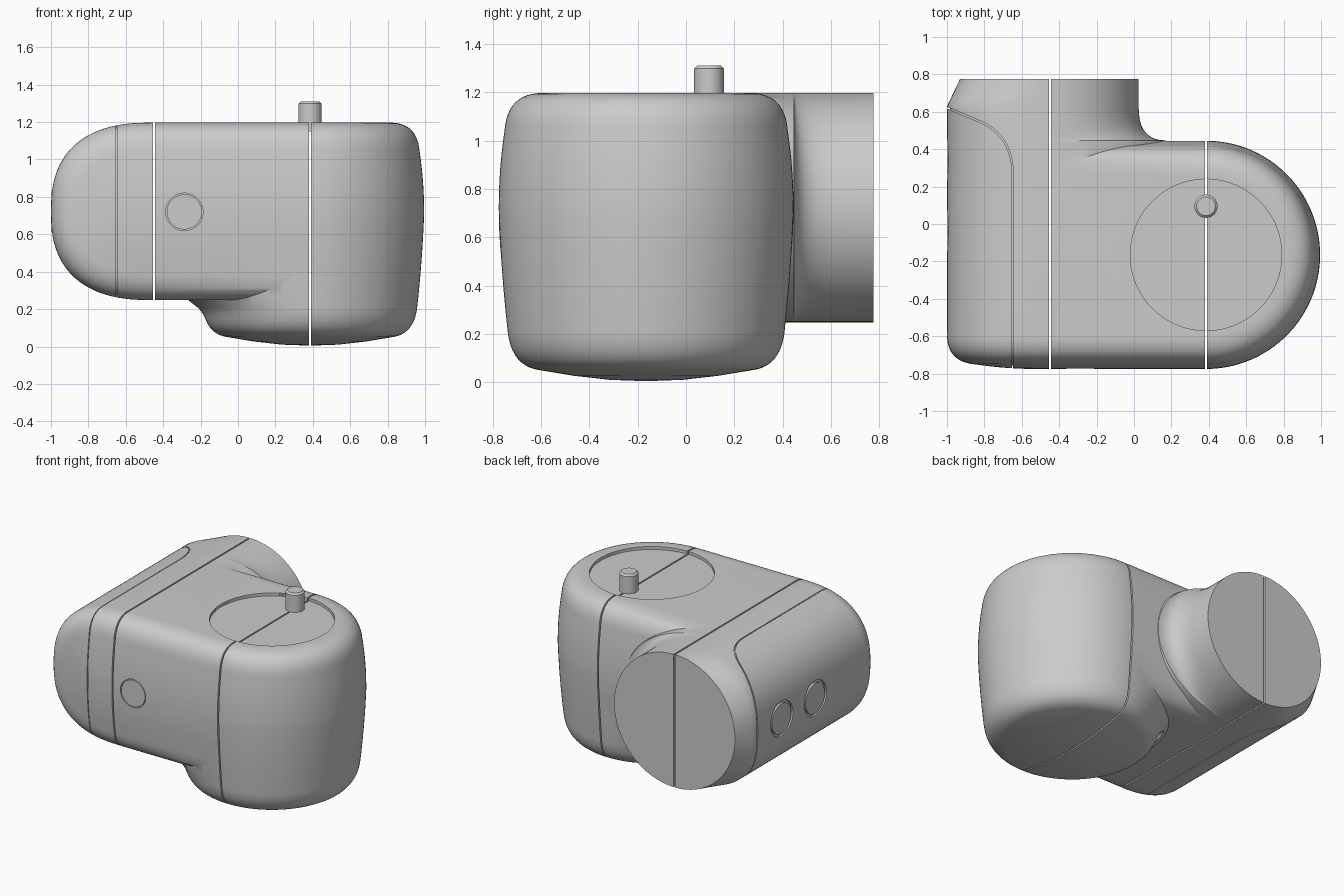
import bpy, bmesh, math
from mathutils import Vector, Matrix

if "Cube" in bpy.data.objects:
    bpy.data.objects.remove(bpy.data.objects["Cube"])

grey = bpy.data.materials.new("plain grey")
grey.use_nodes = True
grey.diffuse_color = (0.6, 0.6, 0.6, 1)
grey.node_tree.nodes["Principled BSDF"].inputs["Base Color"].default_value = (0.6, 0.6, 0.6, 1)

POD = Vector((0.385, -0.165, 0))     # vertical axis of the pod
SX, MID, HALF = -0.45, 0.7225, 0.4745  # sleeve axis and half height
GAP = 0.005


def make(name, bm):
    bmesh.ops.recalc_face_normals(bm, faces=bm.faces)
    me = bpy.data.meshes.new(name)
    bm.to_mesh(me)
    bm.free()
    ob = bpy.data.objects.new(name, me)
    bpy.context.collection.objects.link(ob)
    me.materials.append(grey)
    return ob


def loft(name, rings):
    """Closed solid through a list of equal-length closed sections."""
    bm = bmesh.new()
    loops = [[bm.verts.new(p) for p in ring] for ring in rings]
    n = len(loops[0])
    for a, b in zip(loops, loops[1:]):
        for i in range(n):
            j = (i + 1) % n
            bm.faces.new((a[i], a[j], b[j], b[i]))
    bm.faces.new(loops[0])
    bm.faces.new(loops[-1])
    return make(name, bm)


def cylinder(name, start, end, radius, chamfer=0.0):
    start, end = Vector(start), Vector(end)
    axis = end - start
    turn = axis.to_track_quat('Z', 'Y')
    length = axis.length
    steps = [(0, radius), (length - chamfer, radius)]
    if chamfer:
        steps.append((length, radius - chamfer))
    return loft(name, [[start + turn @ Vector((r * math.cos(k * math.tau / 64),
                                              r * math.sin(k * math.tau / 64), h))
                        for k in range(64)] for h, r in steps])


def combine(ob, other, operation, keep=False):
    mod = ob.modifiers.new("combine", 'BOOLEAN')
    mod.operation, mod.object, mod.solver = operation, other, 'EXACT'
    graph = bpy.context.evaluated_depsgraph_get()
    me = bpy.data.meshes.new_from_object(ob.evaluated_get(graph))
    ob.modifiers.clear()
    ob.data = me
    if not keep:
        bpy.data.objects.remove(other)


def trim(ob, x, keep_right):
    """Cut the part by a plane of constant x and cap it."""
    bm = bmesh.new()
    bm.from_mesh(ob.data)
    res = bmesh.ops.bisect_plane(bm, geom=bm.verts[:] + bm.edges[:] + bm.faces[:],
                                 plane_co=(x, 0, 0), plane_no=(1, 0, 0),
                                 clear_inner=keep_right, clear_outer=not keep_right)
    edges = [e for e in res["geom_cut"] if isinstance(e, bmesh.types.BMEdge)]
    bmesh.ops.triangle_fill(bm, edges=edges, use_beauty=True)
    bmesh.ops.recalc_face_normals(bm, faces=bm.faces)
    bm.to_mesh(ob.data)
    bm.free()


def bezier(a, c, b, n=10):
    a, b, c = Vector(a), Vector(b), Vector(c)
    return [a * (1 - t) ** 2 + c * 2 * t * (1 - t) + b * t * t
            for t in (k / n for k in range(n + 1))]


# Shared side profile: (half width, height above the middle), bulged with a round shoulder
bulge = [Vector((0.61 - 0.024 * (k / 8) ** 2, 0.32 * k / 8)) for k in range(8)]
shoulder = bulge + bezier((0.586, 0.32), (0.574, HALF), (0.43, HALF), 12)

# Pod: turned shape with a shallow domed base and a flare where it joins the body
foot = bezier((0.45, 0.052), (0.553, 0.07), (0.572, 0.2))
wall = bezier((0.573, 0.21), (0.6, 0.45), (0.61, MID - 0.02), 8)
profile = [Vector((0.01, 0.005)), Vector((0.15, 0.01)), Vector((0.3, 0.027))] + foot + wall
profile += [Vector((w, MID + h)) for w, h in shoulder] + [Vector((0.01, MID + HALF))]


def pod(name, flared):
    rings = []
    for r, z in profile:
        ring = []
        for k in range(128):
            a = k * math.tau / 128
            lift = min(max((z - 0.13) / 0.12, 0), 1)
            grow = 0.1 * lift ** 3 if flared and z < 0.42 else 0
            rr = r + grow * max(0, -math.cos(a)) ** 2
            ring.append(POD + Vector((rr * math.cos(a), rr * math.sin(a), z)))
        rings.append(ring)
    return loft(name, rings)


end_pod = pod("pod_outer_half", False)
body = pod("body", True)

# Body block: rounded section carried along x
upper = [(POD.y - w, MID + h) for w, h in shoulder]
upper += [(POD.y + w, MID + h) for w, h in reversed(shoulder)]
lower = [(y, 2 * MID - z) for y, z in reversed(upper)][1:-1]
block = loft("block", [[(x, y, z) for y, z in upper + lower] for x in (-0.6, POD.x)])
combine(body, block, 'UNION')

# Neck: round at the open end, widening in a concave fillet into the body
spots = [(0.0, 0.63), (0.43, 0.63)]
spots += [tuple(p) for p in bezier((0.447, 0.62), (0.447, 0.475), (0.62, 0.475))]
spots += [(0.775, 0.475)]
neck = loft("neck", [[(SX + rx * math.cos(k * math.tau / 96), y,
                       MID + HALF * math.sin(k * math.tau / 96)) for k in range(96)]
                     for y, rx in spots])
combine(body, neck, 'UNION')
trim(body, SX + GAP, True)
trim(body, POD.x - GAP, False)
trim(end_pod, POD.x + GAP, True)

# Round recess in the top of the pod
recess = cylinder("recess", POD + Vector((0, 0, 1.176)), POD + Vector((0, 0, 1.4)), 0.405)
combine(body, recess, 'DIFFERENCE', keep=True)
combine(end_pod, recess, 'DIFFERENCE')

# Cable hole low on the pod, behind the body
out = Vector((-0.51, 0.23, 0)).normalized()
hole_at = POD + Vector((0, 0, 0.165))
combine(body, cylinder("hole", hole_at + out * 0.4, hole_at + out * 0.75, 0.065), 'DIFFERENCE')
cable_stub = cylinder("cable_stub", hole_at + out * 0.35, hole_at + out * 0.5, 0.03)

# Front button, flush in a fine ring groove
combine(body, cylinder("ring", (-0.287, -0.76, 0.72), (-0.287, -0.9, 0.72), 0.1), 'DIFFERENCE')
front_button = cylinder("front_button", (-0.287, -0.74, 0.72), (-0.287, -0.773, 0.72), 0.094)


# Sleeve: half superellipse sections along y, tapering to a circle at the open end
def sleeve(name):
    stations = [(POD.y - w, h, h + 0.07, 2.5) for w, h in shoulder if h > 0.01]
    stations += [(y, HALF, 0.545, 2.5) for y in (-0.2, 0.2, 0.63)]
    stations += [(0.63 + 0.145 * t, HALF, 0.545 - 0.07 * t, 2.5 - 0.5 * t)
                 for t in (0.25, 0.5, 0.75, 1)]
    rings = []
    for y, h, a, n in stations:
        ring = []
        for k in range(49):
            t = math.pi * k / 48
            c, s = math.cos(t), max(math.sin(t), 0)
            ring.append((SX - GAP - a * s ** (2 / n), y,
                         MID + math.copysign(h * abs(c) ** (2 / n), c)))
        rings.append(ring)
    return loft(name, rings)


shell = sleeve("sleeve_shell")
core = sleeve("sleeve_core")
pivot = Vector((SX - GAP, POD.y, MID))
core.data.transform(Matrix.Translation(pivot) @ Matrix.Scale(0.975, 4) @ Matrix.Translation(-pivot))

# Seam around the end panel
path = [(-0.647, -1), (-0.647, 0.28)]
path += [tuple(p) for p in bezier((-0.647, 0.3), (-0.66, 0.48), (-0.82, 0.55))]
path += [(-1.1, 0.668)]
strip = path + [(x - 0.006, y - 0.006) for x, y in reversed(path)]
combine(shell, loft("seam", [[(x, y, z) for x, y in strip] for z in (0, 1.4)]), 'DIFFERENCE')

# Two buttons on the end panel
buttons = []
for y, label in ((0.345, "rear"), (-0.035, "middle")):
    combine(shell, cylinder("ring", (-0.97, y, 0.72), (-1.1, y, 0.72), 0.125), 'DIFFERENCE')
    buttons.append(cylinder(label + "_side_button", (-0.96, y, 0.72), (-0.997, y, 0.72), 0.108))

# Pin standing on the pod
pin = cylinder("pin", (POD.x, 0.095, 1.15), (POD.x, 0.095, 1.31), 0.062, 0.012)

for ob in [body, end_pod, shell, core, cable_stub, front_button, pin] + buttons:
    bpy.ops.object.select_all(action='DESELECT')
    ob.select_set(True)
    bpy.context.view_layer.objects.active = ob
    bpy.ops.object.shade_smooth_by_angle(angle=math.radians(30))
